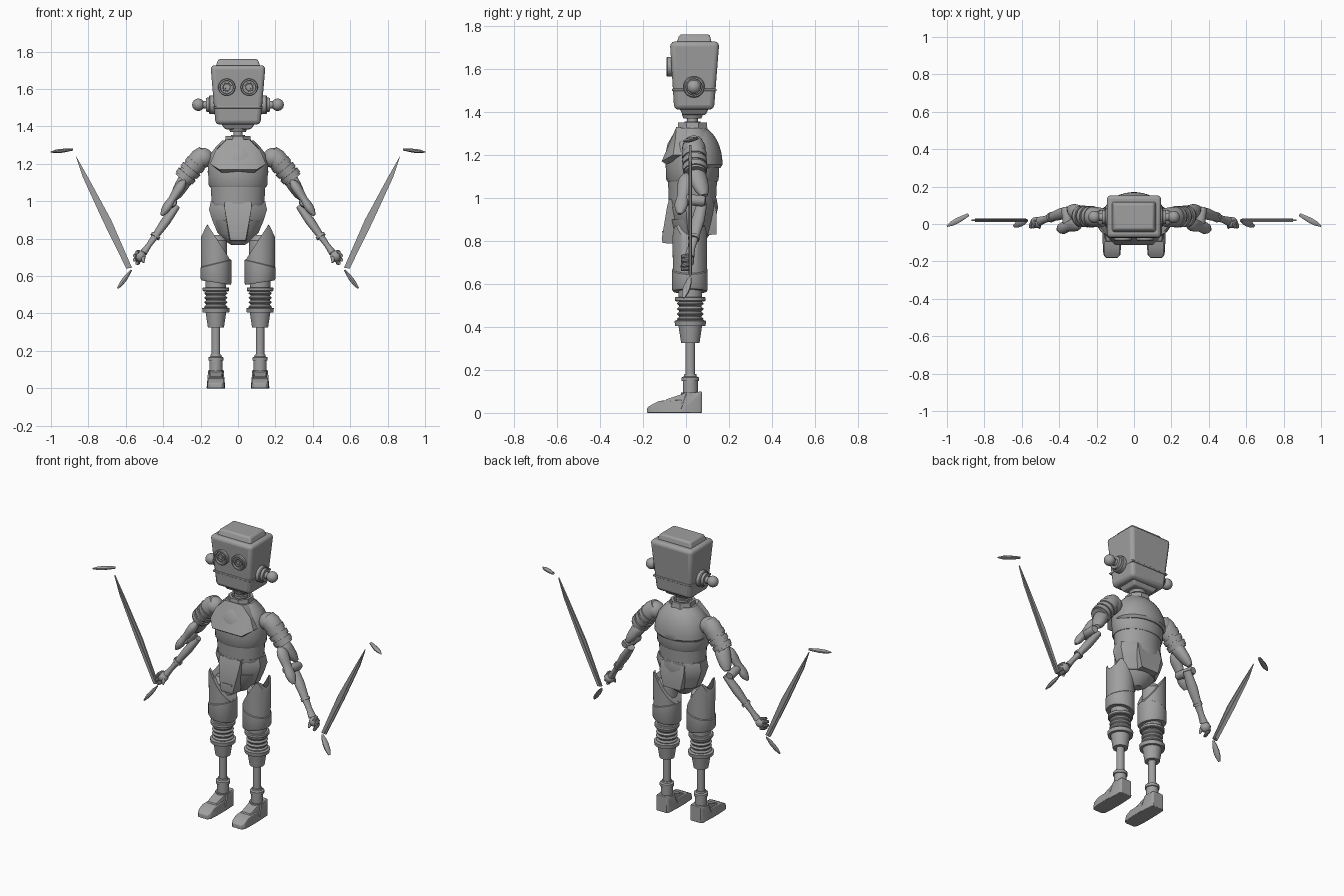
import bpy, bmesh, math
from mathutils import Vector, Matrix

cube = bpy.data.objects.get("Cube")
if cube:
    bpy.data.objects.remove(cube)

gray = bpy.data.materials.new("plain gray")
gray.use_nodes = True
gray.diffuse_color = (.35, .35, .35, 1)
shader = next(node for node in gray.node_tree.nodes if node.type == 'BSDF_PRINCIPLED')
shader.inputs["Base Color"].default_value = gray.diffuse_color


def finish(name, bm, pair=False, bevel=0):
    """Turn a bmesh in world coordinates into a shaded, optionally mirrored object."""
    bmesh.ops.recalc_face_normals(bm, faces=bm.faces)
    mesh = bpy.data.meshes.new(name)
    bm.to_mesh(mesh)
    bm.free()
    mesh.materials.append(gray)
    part = bpy.data.objects.new(name, mesh)
    bpy.context.collection.objects.link(part)
    bpy.ops.object.select_all(action='DESELECT')
    part.select_set(True)
    bpy.context.view_layer.objects.active = part
    bpy.ops.object.shade_smooth_by_angle(angle=math.radians(35))
    if bevel:
        modifier = part.modifiers.new("Rounded edges", 'BEVEL')
        modifier.width, modifier.segments = bevel, 3
    if pair:
        part.modifiers.new("Other side", 'MIRROR')


def skin(rings):
    """Bridge equal rings of points and cap both ends."""
    bm = bmesh.new()
    loops = [[bm.verts.new(point) for point in ring] for ring in rings]
    for lower, upper in zip(loops, loops[1:]):
        for i in range(len(lower)):
            bm.faces.new((lower[i - 1], lower[i], upper[i], upper[i - 1]))
    bm.faces.new(loops[0])
    bm.faces.new(loops[-1])
    return bm


def circle(radius, depth, sides):
    """Points of an ellipse; few-sided ones start with a flat front."""
    angles = [math.tau * (i + .5) / sides for i in range(sides)]
    return [Vector((radius * math.cos(a), radius * depth * math.sin(a), 0)) for a in angles]


def stack(name, profile, x=0, y=.03, depth=1, sides=32, pair=False, warp=None):
    """Upright turned shape from (height, radius) steps; warp may reshape heights."""
    rings = []
    for z, radius in profile:
        ring = [Vector((x, y, z)) + point for point in circle(radius, depth, sides)]
        if warp:
            for point in ring:
                point.z = warp(point)
        rings.append(ring)
    finish(name, skin(rings), pair)


def even(*radii):
    """Spread radii evenly along a limb."""
    return [(i / (len(radii) - 1), radius) for i, radius in enumerate(radii)]


def limb(name, start, end, profile, depth=1, sides=24):
    """Mirrored pair of turned shapes along a line, from (fraction, radius) steps."""
    start, axis = Vector(start), Vector(end) - Vector(start)
    turn = axis.to_track_quat('Z', 'Y')
    finish(name, skin([[start + axis * t + turn @ point for point in circle(radius, depth, sides)]
                       for t, radius in profile]), pair=True)


def hull(name, points, x=0, pair=False, bevel=0):
    """Faceted solid around points given as (half width, y, z)."""
    bm = bmesh.new()
    for width, y, z in points:
        for side in (-width, width):
            bm.verts.new((x + side, y, z))
    bmesh.ops.convex_hull(bm, input=bm.verts)
    loose = [vert for vert in bm.verts if not vert.link_faces]
    bmesh.ops.delete(bm, geom=loose, context='VERTS')
    bmesh.ops.dissolve_limit(bm, angle_limit=.03, verts=bm.verts, edges=bm.edges)
    finish(name, bm, pair, bevel)


def block(name, bottom, top, **options):
    """Tapered box; each end is (half width, front y, back y, z)."""
    hull(name, [(width, y, z) for width, front, back, z in (bottom, top) for y in (front, back)], **options)


def ball(name, centre, radius):
    bm = bmesh.new()
    bmesh.ops.create_uvsphere(bm, u_segments=24, v_segments=14, radius=radius, matrix=Matrix.Translation(centre))
    finish(name, bm, pair=True)


def plate(name, outline, y, thickness):
    """Mirrored pair of thin plates from an (x, z) outline."""
    finish(name, skin([[(x, side, z) for x, z in outline]
                       for side in (y - thickness / 2, y + thickness / 2)]), pair=True)


# Head, cap, jaw seam and chin
block("head", (.12, -.055, .13, 1.41), (.147, -.075, .155, 1.727), bevel=.022)
block("head_cap", (.12, -.045, .12, 1.72), (.105, -.03, .11, 1.76), bevel=.01)
block("jaw_seam", (.13, -.066, .142, 1.497), (.131, -.066, .142, 1.508), bevel=.004)
block("chin_plate", (.07, -.015, .09, 1.385), (.09, -.03, .105, 1.415), bevel=.008)

# Eyes: recessed rims, pupils and lid bars
EYE_X, EYE_Z = .06, 1.61
limb("eye_rim", (EYE_X, -.05, EYE_Z), (EYE_X, -.09, EYE_Z),
     [(0, .046), (.9, .046), (1, .043), (1, .036), (.7, .034)])
limb("eye_ring", (EYE_X, -.05, EYE_Z), (EYE_X, -.086, EYE_Z), [(0, .027), (1, .025), (1, .02), (.8, .018)])
limb("pupil", (EYE_X, -.05, EYE_Z), (EYE_X, -.086, EYE_Z), even(.011, .01))
block("eye_lid", (.036, -.06, -.082, EYE_Z - .003), (.036, -.06, -.082, EYE_Z + .003), x=EYE_X, pair=True)

# Ears
EAR_Y, EAR_Z = .037, 1.516
limb("ear_plate", (.11, EAR_Y, EAR_Z), (.155, EAR_Y, EAR_Z), [(0, .05), (.9, .05), (1, .045)])
limb("ear_boss", (.15, EAR_Y, EAR_Z), (.17, EAR_Y, EAR_Z), even(.04, .037))
limb("ear_post", (.16, EAR_Y, EAR_Z), (.21, EAR_Y, EAR_Z), even(.022, .018))
ball("ear_knob", (.212, EAR_Y, EAR_Z), .033)

# Neck and open collar
stack("neck", [(1.29, .028), (1.39, .024)])
stack("neck_ring", [(1.34, .037), (1.355, .037)])
stack("neck_top", [(1.37, .042), (1.39, .05)])
stack("collar", [(1.29, .085), (1.33, .074), (1.35, .072), (1.35, .056), (1.32, .054)], sides=8)

# Torso: chest, domed back shell, angular chest plate and belly
stack("chest", [(1.075, .15), (1.085, .157), (1.14, .16), (1.2, .163), (1.25, .15), (1.29, .12), (1.325, .085)],
      depth=.78)
dome = [math.pi / 2 * i / 10 for i in range(10)]
stack("back_shell", [(1.14, .15)] + [(1.155 + .18 * math.sin(a), .163 * math.cos(a)) for a in dome],
      y=.053, depth=.72)
hull("chest_plate", [(.06, -.045, 1.33), (.12, -.05, 1.27), (.15, -.06, 1.2), (.1, -.113, 1.17), (.09, -.09, 1.155),
                     (.15, 0, 1.2), (.08, .01, 1.32)])
stack("belly", [(1, .142), (1.08, .147)], depth=.78)
stack("waist_ring", [(.97, .14), (.99, .147), (1, .147)], depth=.76)

# Hips and skirt plates
stack("hip_shell", [(.83, .115), (.9, .145), (.955, .163), (.998, .153)], y=.035, depth=.7, sides=10)
stack("pelvis", [(.765, .035), (.785, .065), (.83, .108), (.9, .13)], y=.025, depth=.8)
hull("front_skirt", [(.073, -.078, .995), (.07, -.02, .995), (.072, -.088, .96), (.045, -.113, .81),
                     (.04, -.108, .79), (.045, -.04, .785)])
block("front_slot", (.035, -.113, -.1, .838), (.035, -.112, -.1, .846))
hull("back_skirt", [(.08, .13, .985), (.085, .05, .985), (.083, .143, .93), (.06, .142, .83), (.06, .06, .825)])

# Thighs: sleeve with a slanted peak, lower cuff and core
LEG = .118


def thigh_top(point):
    """Rise steeply from the inner side, then fall past the outer peak."""
    return min(.68 + 1.55 * (point.x - .037), .88 - 2.2 * (point.x - .165)) if point.z > .7 else point.z


def cuff_slant(point):
    return point.z + (.15 if point.z < .6 else -.25) * (point.x - LEG)


stack("thigh_sleeve", [(.6, .078), (.8, .081), (.8, .07)], x=LEG, y=.018, sides=40, pair=True, warp=thigh_top)
stack("thigh_cuff", [(.565, .078), (.575, .083), (.665, .083), (.67, .078)], x=LEG, y=.018, pair=True, warp=cuff_slant)
stack("thigh_core", [(.54, .055), (.7, .06), (.79, .058), (.82, .035)], x=LEG, y=.02, pair=True)

# Lower legs: bellows, rings, cup, rod and ankle
bellows = [(.43 + .002 * i, .057 + .005 * math.sin(math.tau * i / 12)) for i in range(0, 60, 2)]
lower_leg = {
    "knee_bellows": bellows,
    "knee_ring": [(.518, .066), (.522, .071), (.536, .071), (.54, .066)],
    "knee_joint": [(.53, .055), (.57, .055)],
    "cup_rim": [(.405, .071), (.428, .074), (.432, .06)],
    "shin_cup": [(.325, .043), (.41, .056)],
    "shin_rod": [(.13, .023), (.33, .023)],
    "ankle_base": [(.07, .043), (.095, .043)],
    "ankle": [(.09, .035), (.15, .035)],
    "ankle_ring": [(.148, .041), (.165, .041), (.17, .03), (.18, .028)],
}
for name, profile in lower_leg.items():
    stack(name, profile, x=LEG, y=.02, pair=True)

# Feet
hull("foot_toe", [(.03, -.182, 0), (.046, -.165, 0), (.05, -.1, 0), (.05, -.02, 0), (.03, -.18, .025),
                  (.042, -.16, .038), (.042, -.125, .056), (.04, -.02, .06)], x=LEG, pair=True, bevel=.004)
hull("foot_instep", [(.036, -.1, .05), (.03, -.09, .064), (.035, .02, .1), (.04, .02, .04)], x=LEG, pair=True)
hull("foot_heel", [(.05, -.03, 0), (.046, .06, 0), (.035, .075, 0), (.042, .06, .085), (.034, .074, .1),
                   (.042, 0, .09)], x=LEG, pair=True, bevel=.004)

# Shoulders and banded upper arms
SHOULDER, ELBOW = Vector((.175, .035, 1.265)), Vector((.295, .043, 1.115))
ball("shoulder", (.185, .035, 1.232), .053)
limb("upper_arm", SHOULDER, ELBOW, even(.04, .054, .054, .05, .05, .05))
for i, fraction in enumerate((.4, .6, .8)):
    limb("arm_band_%d" % (i + 1), SHOULDER.lerp(ELBOW, fraction), SHOULDER.lerp(ELBOW, fraction + .14),
         even(.058, .056))

# Elbows, forearm covers and forearms
limb("elbow", (.27, .04, 1.135), (.345, .085, 1.01), even(.03, .046, .044, .04, .034, .018), depth=.8)
limb("elbow_cover", (.285, .005, 1.115), (.408, -.03, .925),
     even(.01, .03, .036, .034, .03, .027, .03, .032, .026, .01), depth=.75)
limb("elbow_hinge", (.35, -.035, .995), (.365, .09, .985), [(0, .02), (.1, .026), (.9, .026), (1, .02)])
limb("forearm", (.328, .075, .975), (.505, .015, .725), even(.024, .028, .031, .027, .022, .018, .024), depth=.8)
limb("wrist_ring", (.437, .038, .82), (.446, .035, .808), even(.027, .027))

# Hands gripping the blades
ball("palm", (.523, .008, .706), .03)
for i in range(4):
    bend = math.pi * (i + 1) / 5
    x, z = .522 + .034 * math.sin(bend), .697 + .036 * math.cos(bend)
    limb("finger_%d" % (i + 1), (x - .012, .022, z + .005), (x, -.022, z), even(.008, .011, .011, .008), sides=10)
limb("thumb", (.51, 0, .715), (.505, -.022, .672), even(.008, .012, .01, .005), sides=10)

# Long blades with a raised spine, and the loose end pieces
plate("blade", [(.567, .645), (.597, .64), (.72, .89), (.83, 1.13), (.868, 1.245), (.8, 1.125), (.678, .9)], .02, .01)
plate("blade_spine", [(.577, .65), (.589, .647), (.708, .89), (.85, 1.2), (.695, .895)], .02, .018)
limb("lower_tip", (.57, .02, .632), (.642, -.012, .535), even(.006, .015, .019, .017, .007), depth=.6, sides=8)
limb("upper_tip", (.885, .05, 1.277), (1, -.012, 1.263), even(.009, .013, .016, .014, .004), depth=.7, sides=8)
